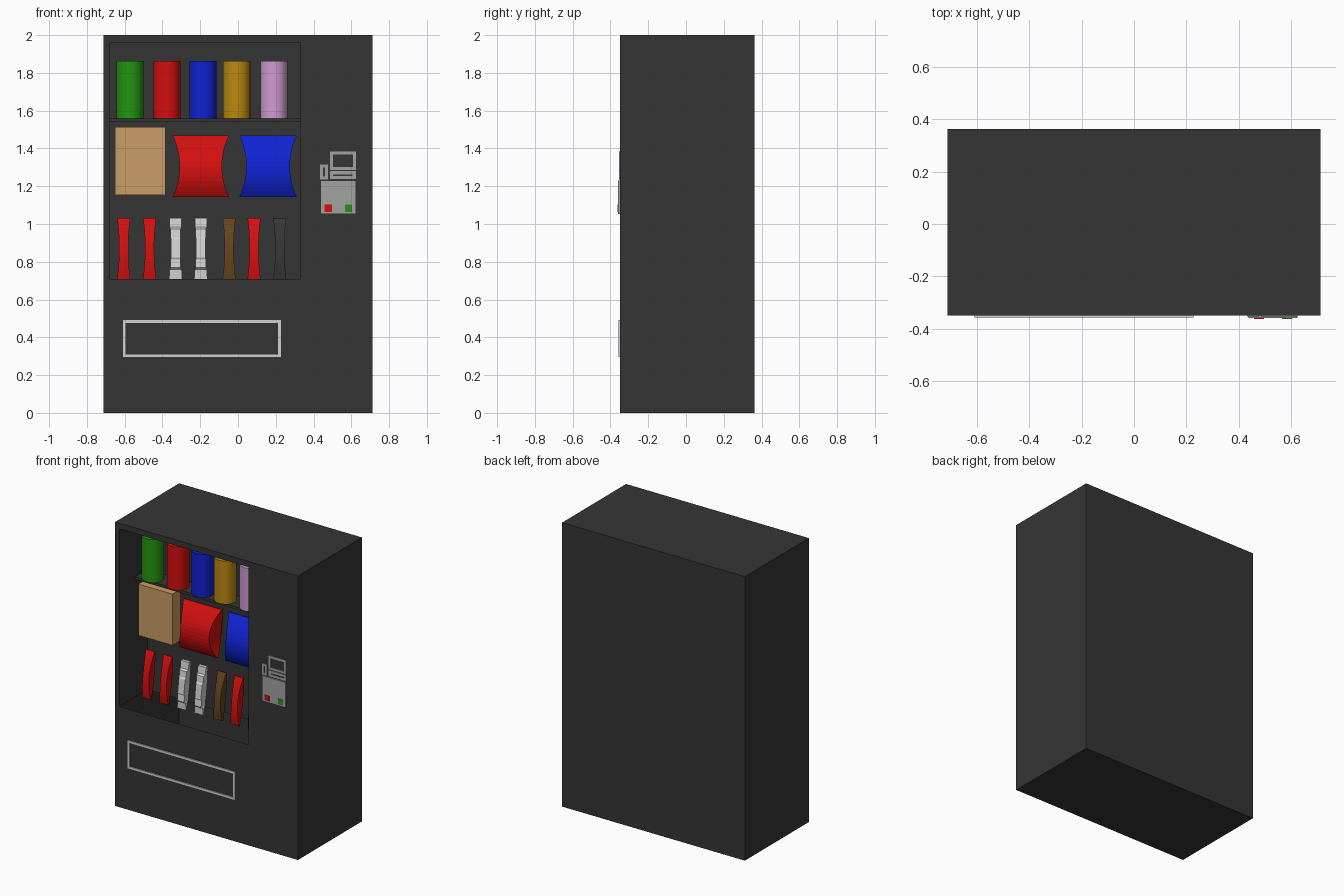
import bpy, bmesh, math

if "Cube" in bpy.data.objects:
    bpy.data.objects.remove(bpy.data.objects["Cube"])


def material(name, r, g, b):
    m = bpy.data.materials.new(name)
    m.diffuse_color = (r, g, b, 1)
    m.use_nodes = True
    m.node_tree.nodes["Principled BSDF"].inputs["Base Color"].default_value = m.diffuse_color
    return m


DARK = material("dark_grey", 0.036, 0.036, 0.036)
GREEN = material("green", 0.016, 0.31, 0.005)
RED = material("red", 0.66, 0.005, 0.005)
BLUE = material("blue", 0.005, 0.016, 0.65)
GOLD = material("gold", 0.50, 0.25, 0.005)
PINK = material("pink", 0.64, 0.33, 0.64)
TAN = material("tan", 0.59, 0.34, 0.13)
WHITE = material("white", 0.65, 0.65, 0.65)
BROWN = material("brown", 0.13, 0.056, 0.015)
GREY = material("mid_grey", 0.36, 0.36, 0.36)


def finish(name, bm, mat, recalc=True):
    if recalc:
        bmesh.ops.recalc_face_normals(bm, faces=bm.faces)
    me = bpy.data.meshes.new(name)
    bm.to_mesh(me)
    bm.free()
    me.materials.append(mat)
    ob = bpy.data.objects.new(name, me)
    bpy.context.collection.objects.link(ob)
    return ob


def box(name, x, y, z, mat):
    bm = bmesh.new()
    bmesh.ops.create_cube(bm, size=1)
    for v in bm.verts:
        for i, (lo, hi) in enumerate((x, y, z)):
            v.co[i] = lo if v.co[i] < 0 else hi
    return finish(name, bm, mat)


def ring(bm, x, y, z):
    """Rectangle of vertices facing the front."""
    return [bm.verts.new(p) for p in
            ((x[0], y, z[0]), (x[1], y, z[0]), (x[1], y, z[1]), (x[0], y, z[1]))]


def bridge(bm, a, b, skip=()):
    n = len(a)
    for i in range(n):
        if i not in skip:
            j = (i + 1) % n
            bm.faces.new((a[i], a[j], b[j], b[i]))


def frame(name, x, z, y, t, mat):
    """Raised rectangular border on the front of the cabinet."""
    bm = bmesh.new()
    xi, zi = (x[0] + t, x[1] - t), (z[0] + t, z[1] - t)
    loops = [ring(bm, x, -0.349, z), ring(bm, x, y, z),
             ring(bm, xi, y, zi), ring(bm, xi, -0.349, zi)]
    for a, b in zip(loops, loops[1:] + loops[:1]):
        bridge(bm, a, b)
    return finish(name, bm, mat)


def packet(name, x, z, width, pinch, depth, mat, steps=0):
    """Leaning wrapper, wide and thin at the ends, narrow and thick in the middle."""
    bm = bmesh.new()
    rows = []
    n = 12
    for i in range(n + 1):
        t = 2 * i / n - 1
        levels = [t]
        if steps and 0 < i < n and i % 2 == 0:      # stepped outline
            levels = [t - 0.03, t + 0.03]
        elif steps and 0 < i < n:
            continue
        for k, s in enumerate(levels):
            u = 1 - t * t
            if steps:
                side = 2 / n if k else -2 / n
                u = 1 - min(1, abs(t + side)) ** 2
            w = width / 2 - pinch * u
            d = depth * u + 0.004
            cz = z[0] + (s + 1) / 2 * (z[1] - z[0])
            cy = -0.13 + 0.022 * s
            rows.append([bm.verts.new((x + a * w, cy + b * d, cz))
                         for a, b in ((-1, -1), (1, -1), (1, 1), (-1, 1))])
    for a, b in zip(rows, rows[1:]):
        bridge(bm, a, b)
    bm.faces.new(rows[0])
    bm.faces.new(rows[-1])
    return finish(name, bm, mat)


# Cabinet shell with an open window and a recessed display liner
X, Z = (-0.712, 0.712), (0, 2)
WX, WZ = (-0.677, 0.328), (0.71, 1.96)
FRONT, BACK, LINER = -0.35, 0.362, -0.04
bm = bmesh.new()
rear = ring(bm, X, BACK, Z)
face = ring(bm, X, FRONT, Z)
hole = ring(bm, WX, FRONT, WZ)
inner = ring(bm, WX, LINER, WZ)
bm.faces.new(rear[::-1])
bridge(bm, rear, face)
bridge(bm, face, hole)
bridge(bm, hole, inner, skip=(0,))      # the liner is open below for dispensing
bm.faces.new(inner)
finish("cabinet", bm, DARK)

# Shelf under the cans
box("shelf", WX, (-0.18, LINER), (1.54, 1.558), DARK)

# Cans
for i, (x, mat) in enumerate(((-0.572, GREEN), (-0.376, RED), (-0.185, BLUE),
                              (-0.007, GOLD), (0.19, PINK))):
    bpy.ops.mesh.primitive_cylinder_add(vertices=32, radius=0.072, depth=0.304,
                                        location=(x, -0.13, 1.71))
    can = bpy.context.object
    can.name = f"can_{i + 1}"
    can.data.materials.append(mat)
    bpy.ops.object.shade_smooth_by_angle(angle=math.radians(35))

# Snack box and bags
box("snack_box", (-0.651, -0.384), (-0.18, -0.093), (1.153, 1.514), TAN)
packet("red_bag", -0.197, (1.143, 1.468), 0.298, 0.037, 0.066, RED)
packet("blue_bag", 0.159, (1.143, 1.468), 0.304, 0.037, 0.066, BLUE)

# Row of bars
for i, (x, mat) in enumerate(((-0.605, RED), (-0.468, RED), (-0.33, WHITE),
                              (-0.197, WHITE), (-0.047, BROWN), (0.085, RED),
                              (0.221, DARK))):
    packet(f"bar_{i + 1}", x, (0.71, 1.032), 0.07, 0.011, 0.026, mat,
           steps=1 if mat is WHITE else 0)

# Dispensing tray outline
frame("tray_frame", (-0.61, 0.227), (0.295, 0.492), -0.357, 0.015, WHITE)

# Payment panel: screen, note slot, coin slot, keypad and buttons
frame("screen_frame", (0.487, 0.624), (1.286, 1.383), -0.355, 0.016, GREY)
frame("note_slot", (0.487, 0.624), (1.237, 1.28), -0.355, 0.017, GREY)
frame("coin_slot", (0.434, 0.476), (1.235, 1.314), -0.355, 0.016, GREY)
box("keypad", (0.438, 0.624), (-0.36, -0.349), (1.052, 1.23), GREY)
for name, x, mat in (("red_button", 0.478, RED), ("green_button", 0.585, GREEN)):
    box(name, (x - 0.019, x + 0.019), (-0.363, -0.359), (1.064, 1.102), mat)
